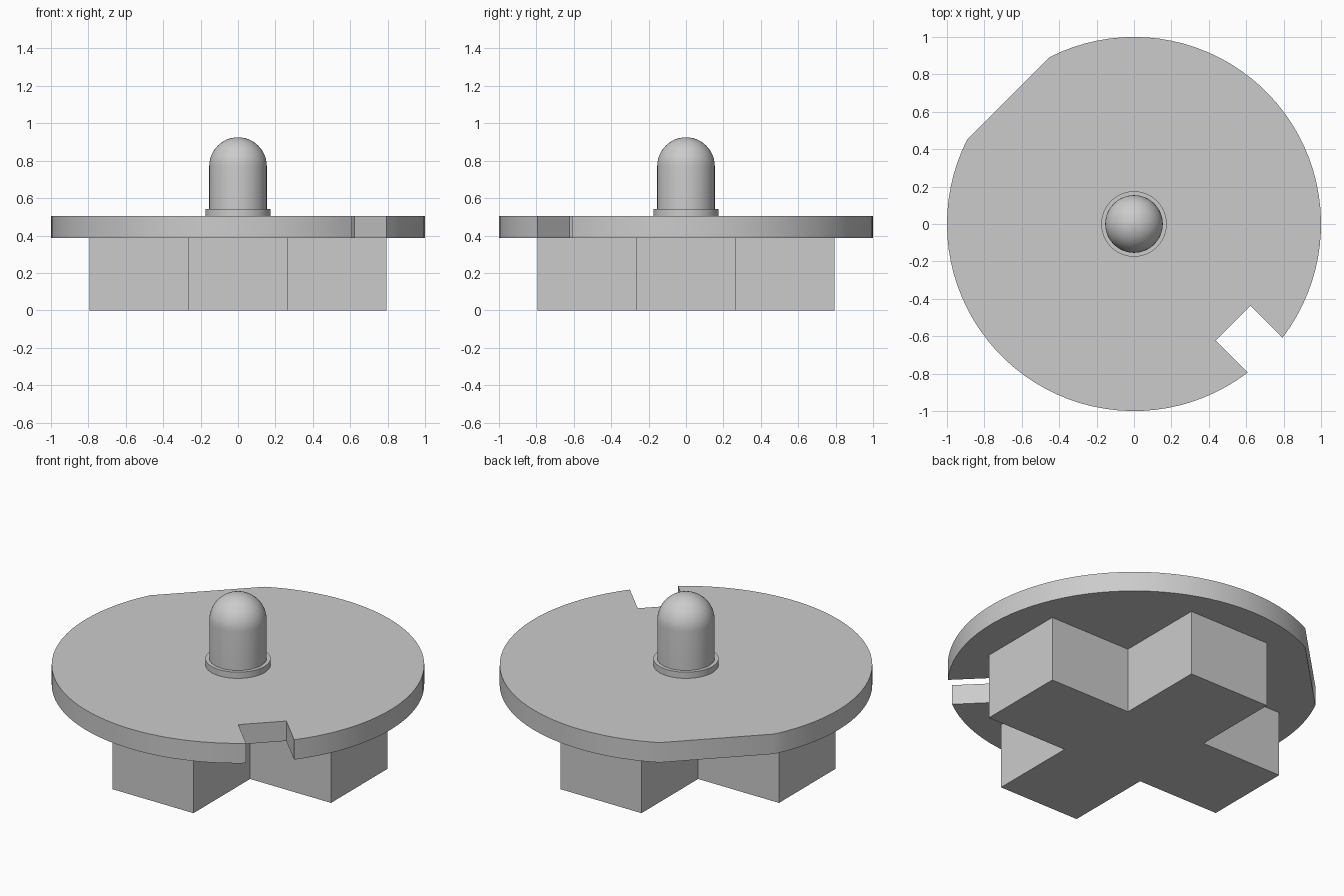
import bpy, bmesh
from math import sin, cos, pi, asin, acos, radians

if "Cube" in bpy.data.objects:
    bpy.data.objects.remove(bpy.data.objects["Cube"], do_unlink=True)

# Single plain grey
GREY = (0.6, 0.6, 0.6, 1)
grey = bpy.data.materials.new("plain grey")
grey.use_nodes = True
grey.diffuse_color = GREY
grey.node_tree.nodes["Principled BSDF"].inputs["Base Color"].default_value = GREY


def finish(name, bm, smooth=True):
    bmesh.ops.recalc_face_normals(bm, faces=bm.faces)
    mesh = bpy.data.meshes.new(name)
    bm.to_mesh(mesh)
    bm.free()
    mesh.materials.append(grey)
    obj = bpy.data.objects.new(name, mesh)
    bpy.context.collection.objects.link(obj)
    if smooth:
        bpy.ops.object.select_all(action='DESELECT')
        obj.select_set(True)
        bpy.context.view_layer.objects.active = obj
        bpy.ops.object.shade_smooth_by_angle(angle=radians(30))
    return obj


def prism(name, outline, z0, z1, smooth=True):
    bm = bmesh.new()
    face = bm.faces.new([bm.verts.new((x, y, z0)) for x, y in outline])
    top = bmesh.ops.extrude_face_region(bm, geom=[face], use_keep_orig=True)
    verts = [v for v in top["geom"] if isinstance(v, bmesh.types.BMVert)]
    bmesh.ops.translate(bm, verts=verts, vec=(0, 0, z1 - z0))
    return finish(name, bm, smooth)


def lathe(name, profile, steps=48):
    bm = bmesh.new()
    verts = [bm.verts.new((r, 0, z)) for r, z in profile]
    edges = [bm.edges.new(pair) for pair in zip(verts, verts[1:])]
    bmesh.ops.spin(bm, geom=verts + edges, cent=(0, 0, 0), axis=(0, 0, 1),
                   angle=2 * pi, steps=steps)
    bmesh.ops.remove_doubles(bm, verts=bm.verts, dist=0.0001)
    return finish(name, bm)


def arc(start, end, steps):
    angles = [start + (end - start) * i / steps for i in range(steps + 1)]
    return [(cos(a), sin(a)) for a in angles]


# Cross-shaped base: one arm corner set turned four times
ARM, REACH = 0.265, 0.795
cross = []
for c, s in ((1, 0), (0, 1), (-1, 0), (0, -1)):
    for x, y in ((REACH, -ARM), (REACH, ARM), (ARM, ARM)):
        cross.append((c * x - s * y, s * x + c * y))
prism("cross_base", cross, 0, 0.387, smooth=False)

# Round plate with a flat edge at the back right and a square notch opposite
NOTCH, DEPTH, FLAT = 0.131, 0.75, 0.95
mid = -pi / 4
gap, cut = asin(NOTCH), acos(FLAT)
plate = arc(mid + gap, mid + pi - cut, 40) + arc(mid + pi + cut, mid + 2 * pi - gap, 40)
for side in (-NOTCH, NOTCH):
    plate.append((DEPTH * cos(mid) - side * sin(mid), DEPTH * sin(mid) + side * cos(mid)))
prism("round_plate", plate, 0.387, 0.505)

# Domed knob and its collar
lathe("knob_collar", [(0, 0.505), (0.175, 0.505), (0.175, 0.542), (0, 0.542)])
R, SHOULDER = 0.154, 0.771
dome = [(R * cos(i * pi / 24), SHOULDER + R * sin(i * pi / 24)) for i in range(12)]
lathe("domed_knob", [(0, 0.53), (R, 0.53)] + dome + [(0, SHOULDER + R)])
